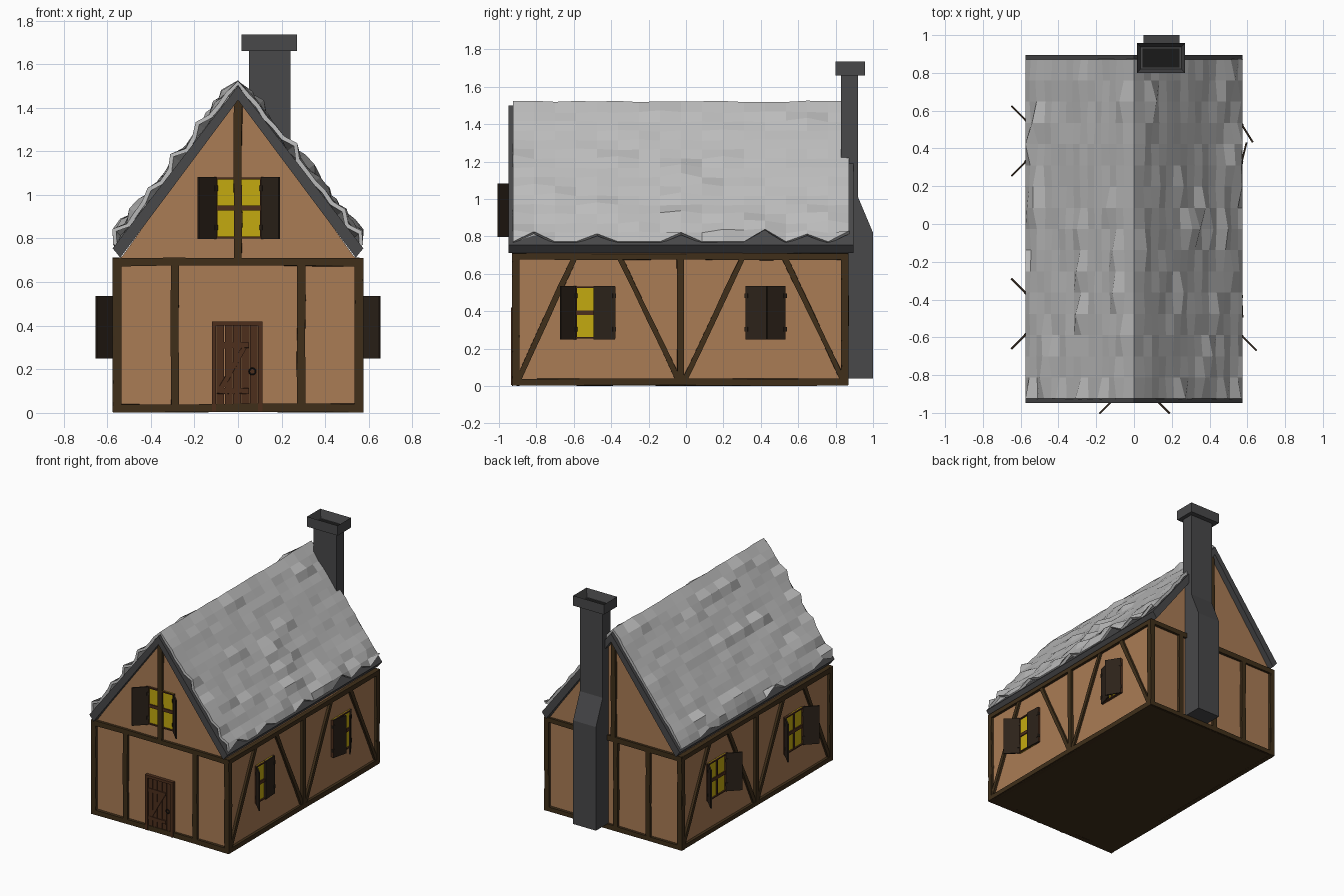
import bpy, bmesh, random
from math import radians, sin, cos
from mathutils import Vector, Matrix

if "Cube" in bpy.data.objects:
    bpy.data.objects.remove(bpy.data.objects["Cube"])

random.seed(4)

def mat(name, r, g, b):
    m = bpy.data.materials.new(name)
    m.diffuse_color = (r, g, b, 1)
    m.use_nodes = True
    m.node_tree.nodes["Principled BSDF"].inputs["Base Color"].default_value = m.diffuse_color
    return m

PLASTER = mat("plaster", .40, .20, .09)
TIMBER = mat("timber", .05, .028, .01)
SHUTTER = mat("shutter_wood", .025, .016, .01)
DOOR = mat("door_wood", .075, .028, .012)
GLASS = mat("lit_glass", .55, .40, .005)
STONE = mat("dark_stone", .065, .065, .068)
TILE = mat("roof_tile", .50, .50, .50)
IRON = mat("iron", .01, .01, .01)

def finish(bm, name, material):
    bmesh.ops.recalc_face_normals(bm, faces=bm.faces)
    me = bpy.data.meshes.new(name)
    bm.to_mesh(me)
    bm.free()
    me.materials.append(material)
    ob = bpy.data.objects.new(name, me)
    bpy.context.collection.objects.link(ob)
    return ob

def box(bm, x, y, z, M=Matrix()):
    c = Vector(((x[0] + x[1]) / 2, (y[0] + y[1]) / 2, (z[0] + z[1]) / 2))
    S = Matrix.Diagonal((x[1] - x[0], y[1] - y[0], z[1] - z[0], 1))
    return bmesh.ops.create_cube(bm, size=1, matrix=M @ Matrix.Translation(c) @ S)["verts"]

def prism(name, pts, a, b, axis, material):
    """Extrude a 2D profile: axis 'y' takes (x, z) points, axis 'x' takes (y, z) points."""
    bm = bmesh.new()
    put = lambda p, t: (p[0], t, p[1]) if axis == 'y' else (t, p[0], p[1])
    face = bm.faces.new([bm.verts.new(put(p, a)) for p in pts])
    out = bmesh.ops.extrude_face_region(bm, geom=[face])["geom"]
    d = Vector((0, b - a, 0)) if axis == 'y' else Vector((b - a, 0, 0))
    bmesh.ops.translate(bm, vec=d, verts=[v for v in out if isinstance(v, bmesh.types.BMVert)])
    return finish(bm, name, material)

def beam(bm, p, q, n, w=.036, d=.04, j=.003, steps=4):
    """Rough hewn timber from p to q with outward normal n."""
    p, q, n = Vector(p), Vector(q), Vector(n)
    side = (q - p).cross(n).normalized() * w / 2
    rings = []
    for i in range(steps + 1):
        c = p.lerp(q, i / steps)
        ring = []
        for s, o in ((-1, -1), (1, -1), (1, 1), (-1, 1)):
            wob = side.normalized() * random.uniform(-j, j)
            ring.append(bm.verts.new(c + side * s + n * (d / 2 * o) + wob))
        rings.append(ring)
    for a, b in zip(rings, rings[1:]):
        for k in range(4):
            bm.faces.new((a[k], a[(k + 1) % 4], b[(k + 1) % 4], b[k]))
    bm.faces.new(rings[0])
    bm.faces.new(rings[-1])

# Plastered walls with gables, and the floor slab
prism("walls", [(-.555, .015), (.555, .015), (.555, .70), (.53, .72), (0, 1.46), (-.53, .72), (-.555, .70)],
      -.91, .85, 'y', PLASTER)
bm = bmesh.new()
box(bm, (-.565, .565), (-.92, .86), (.003, .02))
finish(bm, "floor", TIMBER)

# Timber frame of the gable ends
YF, YB = -.91, .85
for name, y, ny, posts in (("front_frame", YF, -1, (-.555, -.29, .29, .555)),
                           ("back_frame", YB, 1, (-.555, -.29, -.02, .29, .555))):
    bm = bmesh.new()
    n = (0, ny, 0)
    for x in posts:
        beam(bm, (x, y, .01), (x, y, .70), n)
    for z in (.022, .692):
        beam(bm, (-.573, y, z), (.573, y, z), n)
    beam(bm, (0, y, .70), (0, y, 1.46), n)
    finish(bm, name, TIMBER)

# Timber frame of the long sides
for name, s in (("right_frame", 1), ("left_frame", -1)):
    bm = bmesh.new()
    n, x = (s, 0, 0), s * .555
    for z in (.022, .692):
        beam(bm, (x, -.925, z), (x, .865, z), n)
    for y in (YF, -.03, YB):
        beam(bm, (x, y, .01), (x, y, .70), n)
    for y0, y1 in ((-.90, -.60), (-.04, -.35), (-.01, .30), (.84, .53)):
        beam(bm, (x, y0, .03), (x, y1, .68), n, w=.028, d=.034)
    finish(bm, name, TIMBER)

# Windows: local x runs along the wall, -y points outward
def window(name, loc, turn, left, right, h=.28):
    M = Matrix.Translation(loc) @ Matrix.Rotation(radians(turn), 4, 'Z')
    w, k = .105, h / 2
    bm = bmesh.new()
    box(bm, (-w, w), (-.006, .01), (-k, k), M)
    finish(bm, name + "_glass", GLASS)
    bm = bmesh.new()
    for s in (-1, 1):
        box(bm, sorted((s * (w - .007), s * (w + .003))), (-.016, .01), (-k, k), M)
        box(bm, (-w, w), (-.016, .01), sorted((s * (k - .009), s * k)), M)
    box(bm, (-.007, .007), (-.014, .01), (-k, k), M)
    box(bm, (-w, w), (-.014, .01), (-.012, .012), M)
    finish(bm, name + "_frame", DOOR)
    for side, s, a in (("left", -1, left), ("right", 1, right)):
        a = radians(a)
        dx, dy = -s * cos(a), -sin(a)
        H = Matrix(((dx, -dy, 0, s * w), (dy, dx, 0, -.012), (0, 0, 1, 0), (0, 0, 0, 1)))
        bm = bmesh.new()
        box(bm, (0, .115), (-.005, .005), (-k - .003, k + .003), M @ H)
        for z in (-.09, .09):
            box(bm, (-.006, .012), (-.008, .008), (z - .012, z + .012), M @ H)
        finish(bm, name + "_shutter_" + side, SHUTTER)

window("gable_window", (.003, YF, .94), 0, 135, 135)
window("right_front_window", (.556, -.485, .393), 90, 135, 3)
window("right_back_window", (.556, .425, .393), 90, 14, 32)
window("left_front_window", (-.556, -.475, .393), -90, 135, 135)
window("left_back_window", (-.556, .44, .393), -90, 135, 135)

# Plank door with frame, braces and ring handle
bm = bmesh.new()
for x0, x1 in ((-.12, -.10), (.092, .112)):
    box(bm, (x0, x1), (-.936, -.90), (.005, .42))
box(bm, (-.12, .112), (-.936, -.90), (.40, .42))
finish(bm, "door_frame", DOOR)
bm = bmesh.new()
for i in range(5):
    x = -.10 + i * .0385
    box(bm, (x + .001, x + .0365), (-.922 - random.uniform(0, .004), -.90), (.008, .40))
for z in (.10, .31):
    beam(bm, (-.098, -.925, z), (.05, -.925, z), (0, -1, 0), w=.024, d=.014)
beam(bm, (-.08, -.925, .11), (.03, -.925, .30), (0, -1, 0), w=.022, d=.012)
finish(bm, "door_planks", DOOR)
bpy.ops.mesh.primitive_torus_add(location=(.066, -.932, .19), rotation=(radians(90), 0, 0),
                                 major_radius=.014, minor_radius=.004, major_segments=10, minor_segments=5)
bpy.context.object.name = "door_ring"
bpy.context.object.data.materials.append(IRON)

# Dark roof slab showing as bargeboards and eaves
prism("roof_slab", [(.575, .755), (0, 1.50), (-.575, .755), (-.54, .712), (0, 1.435), (.54, .712)],
      -.948, .895, 'y', STONE)

# Uneven tile covering: jittered grid over both slopes
NU, NV = 30, 16
bm = bmesh.new()
rows = []
for i in range(NU + 1):
    t = i / NU * 2 - 1
    sg = 1 if t > 0 else -1 if t < 0 else 0
    nrm = Vector((sg * .79, 0, .61)) if sg else Vector((0, 0, 1))
    row = []
    for k in range(NV + 1):
        lift = .014 + random.uniform(0, .014)
        if random.random() < (.12 if abs(t) < .75 else .22):
            lift += random.uniform(.015, .035)
        if sg == 0:
            lift = .018 + random.uniform(0, .008)
        p = Vector((t * .572, -.925 + k * 1.797 / NV, 1.50 - abs(t) * .742)) + nrm * lift
        if abs(t) == 1:
            p.x = sg * .574
            p.z = .772 + (random.uniform(.03, .07) if random.random() < .3 else 0)
        p.x = max(-.575, min(.575, p.x))
        row.append(bm.verts.new(p))
    rows.append(row)
for a, b in zip(rows, rows[1:]):
    for k in range(NV):
        bm.faces.new((a[k], b[k], b[k + 1], a[k + 1]))
tiles = finish(bm, "roof_tiles", TILE)
if tiles.data.polygons[0].normal.z < 0:
    tiles.data.flip_normals()
sol = tiles.modifiers.new("thickness", 'SOLIDIFY')
sol.thickness, sol.offset = .02, -1

# Chimney with a stepped back and hollow cap
prism("chimney_stack", [(.845, .04), (1.0, .04), (1.0, .82), (.92, 1.01), (.92, 1.67), (.83, 1.67), (.83, .9)],
      .05, .24, 'x', STONE)
bm = bmesh.new()
box(bm, (.015, .27), (.80, .957), (1.66, 1.735))
top = max(bm.faces, key=lambda f: f.calc_center_median().z)
bmesh.ops.inset_region(bm, faces=[top], thickness=.028)
bmesh.ops.translate(bm, verts=top.verts, vec=(0, 0, -.06))
finish(bm, "chimney_cap", STONE)
bm = bmesh.new()
box(bm, (.044, .241), (.829, .928), (1.672, 1.678))
finish(bm, "chimney_flue", IRON)
